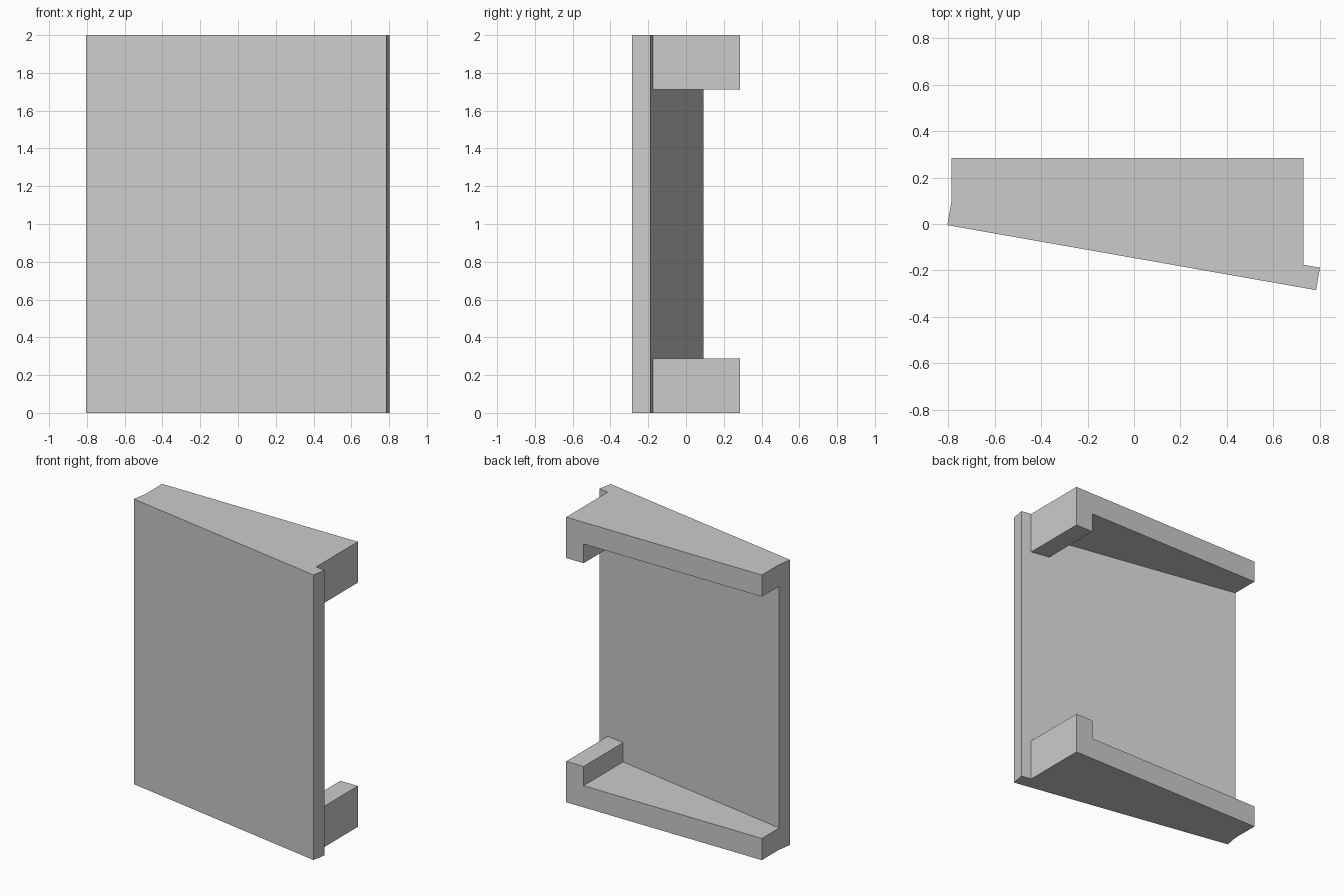
import bpy, bmesh, math

if "Cube" in bpy.data.objects:
    bpy.data.objects.remove(bpy.data.objects["Cube"], do_unlink=True)

GREY = (0.6, 0.6, 0.6, 1)
mat = bpy.data.materials.new("plain grey")
mat.use_nodes = True
mat.diffuse_color = GREY
mat.node_tree.nodes["Principled BSDF"].inputs["Base Color"].default_value = GREY


def prism(name, outline, z0, z1):
    """Extrude an (x, y) outline from z0 up to z1."""
    bm = bmesh.new()
    base = bm.faces.new([bm.verts.new((x, y, z0)) for x, y in outline])
    top = bmesh.ops.extrude_face_region(bm, geom=[base])["geom"]
    verts = [v for v in top if isinstance(v, bmesh.types.BMVert)]
    bmesh.ops.translate(bm, verts=verts, vec=(0, 0, z1 - z0))
    bmesh.ops.recalc_face_normals(bm, faces=bm.faces)
    mesh = bpy.data.meshes.new(name)
    bm.to_mesh(mesh)
    bm.free()
    mesh.materials.append(mat)
    obj = bpy.data.objects.new(name, mesh)
    bpy.context.collection.objects.link(obj)
    return obj


HEIGHT, BACK = 2.0, 0.285
SLOPE = math.tan(math.radians(10))
LEFT, RIGHT = -0.788, 0.73         # bracket ends
LIP, LIP_HEIGHT, SHELF = 0.135, 0.287, 0.152


def panel_back(x):
    """y of the panel's rear face at x."""
    return 0.092 - SLOPE * (x - LEFT)


# Slanted front panel
prism("front_panel",
      [(-0.805, -0.005), (0.785, -0.285), (0.802, panel_back(0.802)), (LEFT, panel_back(LEFT))],
      0, HEIGHT)


def wedge(x0, x1):
    """Outline from the panel's rear face to the straight back edge."""
    return [(x0, panel_back(x0)), (x1, panel_back(x1)), (x1, BACK), (x0, BACK)]


# Wedge shelves with an end lip, mirrored at the bottom and top
for side in ("bottom", "top"):
    for part, x0, x1, depth in (("shelf", LEFT, RIGHT - LIP, SHELF),
                                ("lip", RIGHT - LIP, RIGHT, LIP_HEIGHT)):
        z0, z1 = (0, depth) if side == "bottom" else (HEIGHT - depth, HEIGHT)
        prism(f"{side}_{part}", wedge(x0, x1), z0, z1)
